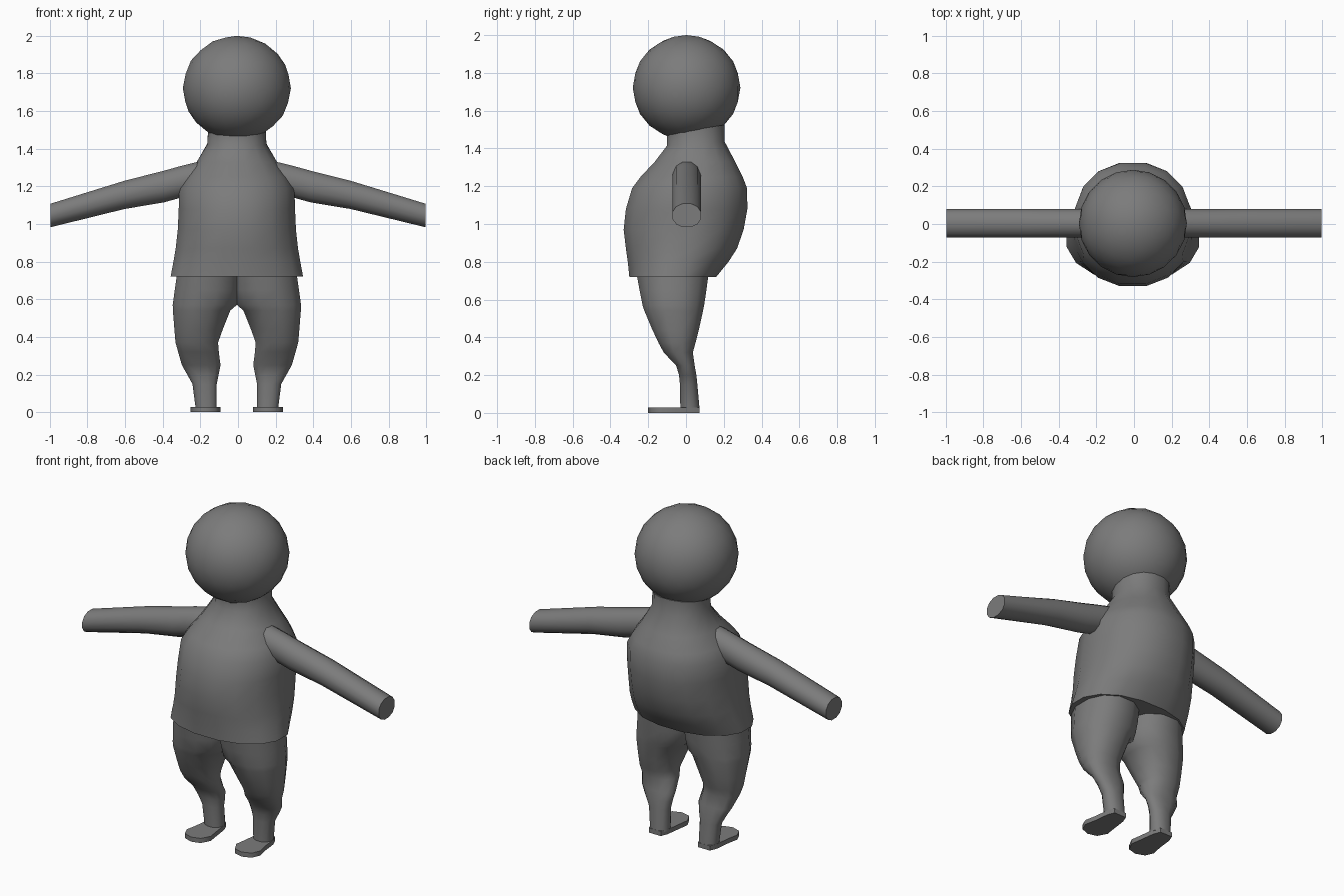
import bpy, bmesh, math

if "Cube" in bpy.data.objects:
    bpy.data.objects.remove(bpy.data.objects["Cube"])

CX = -0.006  # mirror plane of the figure

grey = bpy.data.materials.new("grey")
grey.diffuse_color = (0.2, 0.2, 0.2, 1)
grey.use_nodes = True
grey.node_tree.nodes["Principled BSDF"].inputs["Base Color"].default_value = grey.diffuse_color


def finish(name, bm, angle=50):
    bmesh.ops.recalc_face_normals(bm, faces=bm.faces)
    me = bpy.data.meshes.new(name)
    bm.to_mesh(me)
    bm.free()
    ob = bpy.data.objects.new(name, me)
    bpy.context.collection.objects.link(ob)
    me.materials.append(grey)
    bpy.ops.object.select_all(action='DESELECT')
    ob.select_set(True)
    bpy.context.view_layer.objects.active = ob
    bpy.ops.object.shade_smooth_by_angle(angle=math.radians(angle))
    return ob


def ellipse(a0, a1, b0, b1, n, power=1.0):
    """Points of an n-sided oval filling the box a0..a1 by b0..b1."""
    k = 1 / math.cos(math.pi / n)
    pts = []
    for i in range(n):
        t = 2 * math.pi * (i + 0.5) / n
        c, s = math.cos(t), math.sin(t)
        c = math.copysign(min(1, abs(c) * k) ** power, c)
        s = math.copysign(min(1, abs(s) * k) ** power, s)
        pts.append(((a0 + a1) / 2 + c * (a1 - a0) / 2,
                    (b0 + b1) / 2 + s * (b1 - b0) / 2))
    return pts


def loft(name, rings, angle=50):
    bm = bmesh.new()
    loops = [[bm.verts.new(p) for p in r] for r in rings]
    n = len(loops[0])
    for a, b in zip(loops, loops[1:]):
        for i in range(n):
            j = (i + 1) % n
            bm.faces.new((a[i], a[j], b[j], b[i]))
    bm.faces.new(loops[0])
    bm.faces.new(loops[-1])
    return finish(name, bm, angle)


# Head
bm = bmesh.new()
bmesh.ops.create_icosphere(bm, subdivisions=3, radius=1)
for v in bm.verts:
    v.co = (CX + v.co.x * 0.287, 0.003 + v.co.y * 0.285, 1.722 + v.co.z * 0.278)
finish("head", bm)

# Torso and neck: z, half width, front y, back y, tilt of the ring
torso = [(0.72, 0.352, -0.30, 0.16, 0), (0.80, 0.337, -0.308, 0.225, 0),
         (0.87, 0.325, -0.318, 0.27, 0), (0.97, 0.314, -0.33, 0.305, 0),
         (1.08, 0.309, -0.318, 0.325, 0), (1.19, 0.306, -0.285, 0.323, 0),
         (1.25, 0.272, -0.24, 0.30, 0), (1.33, 0.213, -0.165, 0.26, 0),
         (1.425, 0.157, -0.10, 0.205, 0.02), (1.50, 0.153, -0.10, 0.205, 0.05)]
rings = []
for z, w, y0, y1, tilt in torso:
    rings.append([(x, y, z + tilt * (y - y0) / (y1 - y0) - tilt / 2)
                  for x, y in ellipse(CX - w, CX + w, y0, y1, 16, 0.92)])
loft("torso", rings)

# Arms: distance from centre, bottom z, top z
arm = [(0.12, 1.17, 1.335), (0.22, 1.155, 1.328), (0.30, 1.14, 1.308),
       (0.39, 1.115, 1.283), (0.60, 1.08, 1.23), (0.996, 0.983, 1.108)]
# Legs: z, inner and outer distance from centre, front y, back y
leg = [(0.02, 0.107, 0.219, -0.03, 0.072), (0.15, 0.107, 0.236, -0.032, 0.06),
       (0.20, 0.097, 0.264, -0.037, 0.055), (0.25, 0.087, 0.292, -0.052, 0.046),
       (0.32, 0.096, 0.312, -0.118, 0.036), (0.37, 0.10, 0.326, -0.145, 0.05),
       (0.44, 0.075, 0.332, -0.178, 0.068), (0.54, 0.035, 0.34, -0.22, 0.09),
       (0.57, 0.0, 0.341, -0.23, 0.096), (0.65, -0.01, 0.33, -0.246, 0.108),
       (0.74, -0.01, 0.317, -0.262, 0.12)]
# Foot sole outline: distance from centre, y
sole = [(0.125, 0.072), (0.205, 0.072), (0.222, 0.03), (0.232, -0.06),
        (0.246, -0.13), (0.225, -0.18), (0.17, -0.2), (0.115, -0.185),
        (0.086, -0.13), (0.096, -0.06), (0.108, 0.03)]

for side, s in (("left", 1), ("right", -1)):
    loft(side + "_arm", [[(CX * (1 - d) + s * d, y, z) for y, z in
                          ellipse(-0.072, 0.08, z0, z1, 12, 0.95)]
                         for d, z0, z1 in arm])
    loft(side + "_leg", [[(CX + s * d, y, z) for d, y in
                          ellipse(i, o, y0, y1, 12, 0.9)]
                         for z, i, o, y0, y1 in leg])
    loft(side + "_foot", [[(CX + s * d, y, z) for d, y in sole]
                          for z in (0.0, 0.028)])
